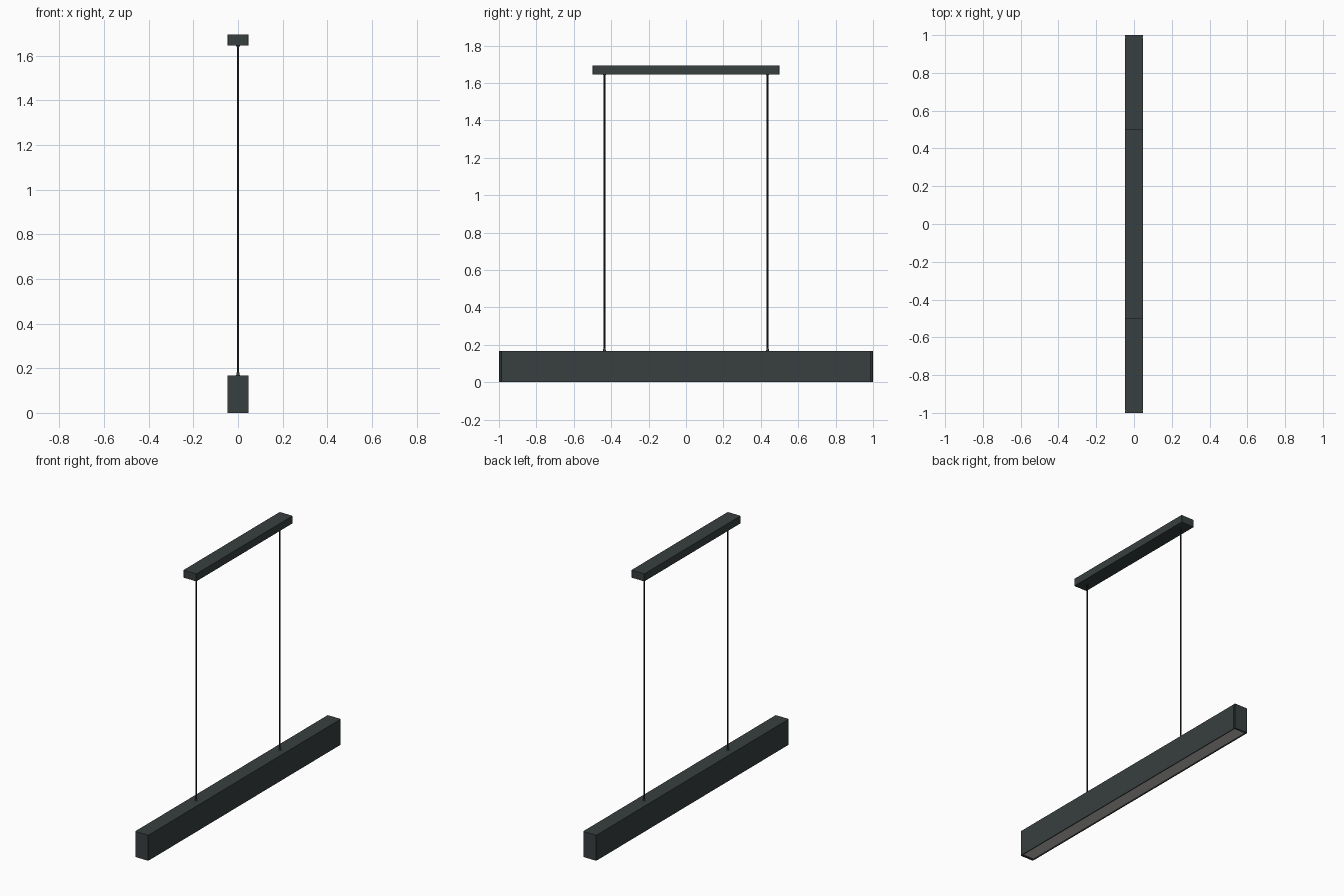
import bpy, bmesh
from mathutils import Matrix

if "Cube" in bpy.data.objects:
    bpy.data.objects.remove(bpy.data.objects["Cube"])


def material(name, rgb):
    m = bpy.data.materials.new(name)
    m.diffuse_color = (*rgb, 1)
    m.use_nodes = True
    m.node_tree.nodes["Principled BSDF"].inputs["Base Color"].default_value = m.diffuse_color
    return m


DARK = material("dark_metal", (0.04, 0.05, 0.05))
BLACK = material("black_cable", (0.015, 0.015, 0.015))
GLOW = material("warm_diffuser", (0.6, 0.57, 0.53))


def finish(bm, name, mat):
    bmesh.ops.recalc_face_normals(bm, faces=bm.faces)
    me = bpy.data.meshes.new(name)
    bm.to_mesh(me)
    bm.free()
    me.materials.append(mat)
    ob = bpy.data.objects.new(name, me)
    bpy.context.collection.objects.link(ob)
    return ob


def box(name, lo, hi, mat, corner=0.0):
    """Box between two corners, optionally with chamfered upright edges."""
    bm = bmesh.new()
    bmesh.ops.create_cube(bm, size=1)
    for v in bm.verts:
        v.co = [lo[i] + (v.co[i] + 0.5) * (hi[i] - lo[i]) for i in range(3)]
    if corner:
        upright = [e for e in bm.edges
                   if abs(e.verts[0].co.z - e.verts[1].co.z) > 0.01]
        bmesh.ops.bevel(bm, geom=upright, offset=corner, segments=1, affect='EDGES')
    return finish(bm, name, mat)


def rod(name, y, z0, z1, r0, r1, mat, sides=16):
    bm = bmesh.new()
    bmesh.ops.create_cone(bm, cap_ends=True, segments=sides, radius1=r0, radius2=r1,
                          depth=z1 - z0, matrix=Matrix.Translation((0, y, (z0 + z1) / 2)))
    ob = finish(bm, name, mat)
    bpy.context.view_layer.objects.active = ob
    ob.select_set(True)
    bpy.ops.object.shade_smooth_by_angle()
    ob.select_set(False)


W, TOP, CAP = 0.048, 0.168, 0.986      # half width, housing height, cap seam
WALL, RECESS = 0.007, 0.008
CAN_W, CAN_Z0, CAN_Z1 = 0.047, 1.645, 1.694

# Housing: extruded channel, open at the bottom
section = [(-W, 0), (-W, TOP), (W, TOP), (W, 0), (W - WALL, 0),
           (W - WALL, RECESS), (WALL - W, RECESS), (WALL - W, 0)]
bm = bmesh.new()
face = bm.faces.new([bm.verts.new((x, -CAP, z)) for x, z in section])
ext = bmesh.ops.extrude_face_region(bm, geom=[face], use_keep_orig=True)
for v in ext["geom"]:
    if isinstance(v, bmesh.types.BMVert):
        v.co.y = CAP
finish(bm, "housing", DARK)

# Diffuser, slightly recessed in the channel
box("diffuser", (WALL - W, -CAP, 0.004), (W - WALL, CAP, RECESS), GLOW)

# Ceiling canopy
box("canopy", (-CAN_W, -0.5, CAN_Z0), (CAN_W, 0.5, CAN_Z1), DARK, 0.003)

# Mirrored pairs: end caps, cables and cable glands
for side, s in (("front", -1), ("back", 1)):
    y0, y1 = sorted((s * CAP, s * 1.0))
    box(side + "_end_cap", (-W, y0, 0), (W, y1, TOP), DARK, 0.002)
    y = s * 0.436
    rod(side + "_cable", y, TOP, CAN_Z0, 0.0045, 0.0045, BLACK)
    rod(side + "_lower_gland", y, TOP, TOP + 0.016, 0.008, 0.005, DARK)
    rod(side + "_upper_gland", y, CAN_Z0 - 0.003, CAN_Z0, 0.008, 0.008, DARK)
